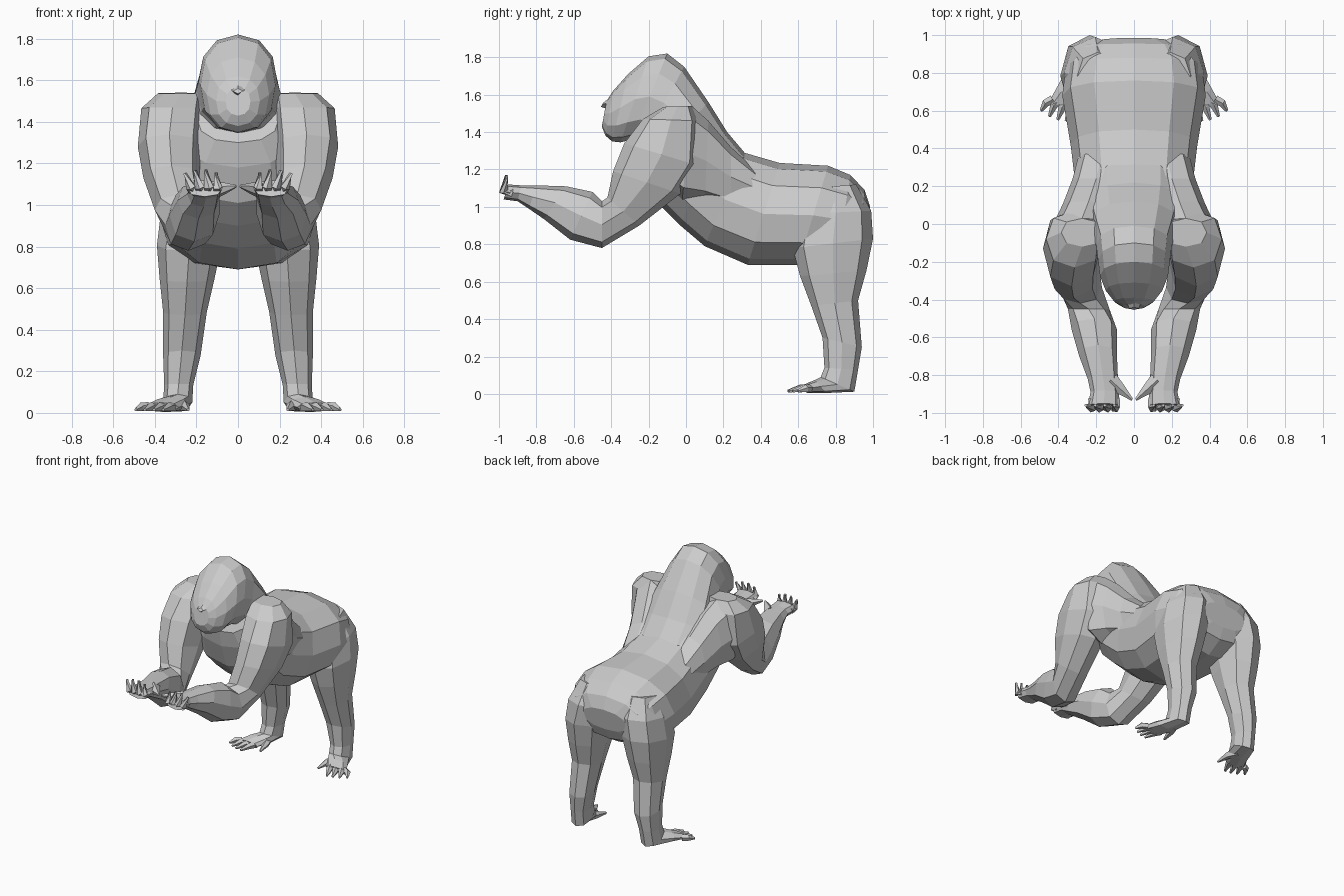
import bpy, bmesh, math
from mathutils import Vector


def finish(name, bm, mirror):
    bmesh.ops.recalc_face_normals(bm, faces=bm.faces)
    me = bpy.data.meshes.new(name)
    bm.to_mesh(me)
    bm.free()
    ob = bpy.data.objects.new(name, me)
    bpy.context.collection.objects.link(ob)
    if mirror:
        ob.modifiers.new("Mirror", 'MIRROR')
    return ob


def skin(bm, rings):
    loops = [[bm.verts.new(p) for p in r] for r in rings]
    n = len(loops[0])
    for a, b in zip(loops, loops[1:]):
        for i in range(n):
            j = (i + 1) % n
            bm.faces.new((a[i], a[j], b[j], b[i]))
    bm.faces.new(loops[0][::-1])
    bm.faces.new(loops[-1])


def loft(name, sections, sides=8, square=0.85, mirror=False):
    """Each section: centre x, point A (y, z), opposite point B (y, z), half width."""
    def sp(v):
        return math.copysign(abs(v) ** square, v) if abs(v) > 1e-6 else 0
    rings = []
    for x, ay, az, by, bz, w in sections:
        ring = []
        for i in range(sides):
            t = math.tau * i / sides
            c, s = sp(math.cos(t)), sp(math.sin(t))
            ring.append(Vector((x + w * s,
                                (ay + by) / 2 + c * (ay - by) / 2,
                                (az + bz) / 2 + c * (az - bz) / 2)))
        rings.append(ring)
    bm = bmesh.new()
    skin(bm, rings)
    return finish(name, bm, mirror)


def digits(name, paths, radii, sides=5):
    """Tapered tubes along short paths, mirrored to the other side."""
    bm = bmesh.new()
    for path in paths:
        pts = [Vector(p) for p in path]
        rings = []
        for k, p in enumerate(pts):
            d = pts[min(k + 1, len(pts) - 1)] - pts[max(k - 1, 0)]
            q = d.to_track_quat('Z', 'X')
            rings.append([p + q @ Vector((radii[k] * math.cos(math.tau * i / sides),
                                          radii[k] * math.sin(math.tau * i / sides), 0))
                          for i in range(sides)])
        skin(bm, rings)
    return finish(name, bm, True)


# Torso, from rump to chest
loft("torso", [
    (0, 0.985, 1.00, 0.955, 0.84, 0.18),
    (0, 0.955, 1.09, 0.92, 0.76, 0.29),
    (0, 0.88, 1.17, 0.80, 0.69, 0.36),
    (0, 0.76, 1.22, 0.60, 0.69, 0.38),
    (0, 0.50, 1.235, 0.33, 0.69, 0.335),
    (0, 0.31, 1.29, 0.10, 0.79, 0.31),
    (0, 0.19, 1.41, -0.03, 0.90, 0.315),
    (0, 0.10, 1.52, -0.14, 1.01, 0.32),
    (0, 0.00, 1.57, -0.20, 1.18, 0.28),
    (0, -0.10, 1.55, -0.22, 1.30, 0.20),
], sides=12, square=0.85)

# Head with the thick neck running into the back
loft("head_and_neck", [
    (0, 0.33, 1.27, 0.05, 1.12, 0.26),
    (0, 0.22, 1.40, -0.02, 1.22, 0.26),
    (0, 0.12, 1.56, -0.12, 1.30, 0.24),
    (0, -0.01, 1.75, -0.22, 1.36, 0.20),
    (0, -0.10, 1.82, -0.29, 1.36, 0.19),
    (0, -0.20, 1.805, -0.35, 1.345, 0.18),
    (0, -0.31, 1.71, -0.395, 1.35, 0.15),
    (0, -0.39, 1.62, -0.43, 1.38, 0.105),
    (0, -0.425, 1.565, -0.45, 1.43, 0.06),
], sides=12, square=0.9)

# Nose wedge
loft("nose", [
    (0, -0.37, 1.61, -0.41, 1.52, 0.05),
    (0, -0.44, 1.56, -0.455, 1.535, 0.025),
], sides=4, square=1)

# Shoulder blades carrying the arms into the back
loft("shoulder_blade", [
    (0.29, -0.12, 1.52, -0.10, 1.12, 0.13),
    (0.275, 0.03, 1.54, -0.02, 1.04, 0.15),
    (0.24, 0.12, 1.46, 0.10, 1.03, 0.135),
    (0.20, 0.24, 1.32, 0.24, 1.00, 0.125),
    (0.17, 0.37, 1.20, 0.38, 1.00, 0.12),
], sides=8, mirror=True)

# Arms: shoulder, bent elbow, forearm, palm
loft("arm", [
    (0.275, -0.12, 1.535, 0.03, 1.54, 0.11),
    (0.315, -0.23, 1.47, 0.07, 1.46, 0.15),
    (0.33, -0.33, 1.34, 0.07, 1.22, 0.152),
    (0.32, -0.39, 1.19, -0.03, 1.07, 0.135),
    (0.285, -0.42, 1.05, -0.25, 0.90, 0.115),
    (0.24, -0.45, 1.03, -0.45, 0.78, 0.11),
    (0.21, -0.50, 1.08, -0.62, 0.825, 0.12),
    (0.19, -0.64, 1.11, -0.76, 0.935, 0.10),
    (0.165, -0.80, 1.115, -0.84, 0.99, 0.08),
    (0.155, -0.88, 1.115, -0.90, 1.03, 0.075),
    (0.16, -0.95, 1.12, -0.975, 1.04, 0.085),
], sides=8, mirror=True)

# Fingers curling upward, thumb pointing inward
digits("fingers", [[(0.10 + 0.04 * i, -0.93, 1.075),
                    (0.10 + 0.042 * i, -0.975, 1.085),
                    (0.105 + 0.05 * i, -0.96, 1.175 - 0.014 * abs(i - 1.4))]
                   for i in range(4)], [0.026, 0.025, 0.009])
digits("thumb", [[(0.12, -0.83, 1.07), (0.065, -0.88, 1.08), (0.01, -0.93, 1.09)]],
       [0.045, 0.028, 0.007])

# Hind legs with buttocks, down to the feet
loft("leg", [
    (0.19, 0.66, 1.10, 0.91, 1.12, 0.11),
    (0.205, 0.61, 0.96, 0.99, 0.98, 0.165),
    (0.235, 0.57, 0.78, 1.00, 0.83, 0.155),
    (0.245, 0.61, 0.63, 0.965, 0.66, 0.132),
    (0.255, 0.67, 0.47, 0.92, 0.50, 0.105),
    (0.27, 0.73, 0.30, 0.94, 0.25, 0.09),
    (0.285, 0.74, 0.14, 0.92, 0.13, 0.07),
    (0.29, 0.72, 0.09, 0.90, 0.012, 0.07),
    (0.325, 0.69, 0.075, 0.75, 0.005, 0.085),
    (0.37, 0.63, 0.05, 0.645, 0.005, 0.085),
], sides=8, square=0.92, mirror=True)

# Toes, with the big toe splayed inward
digits("toes", [[(0.31 + 0.04 * i, 0.66, 0.028),
                 (0.335 + 0.044 * i, 0.61 + 0.01 * i, 0.028),
                 (0.36 + 0.044 * i, 0.545 + 0.006 * i * i, 0.015)]
                for i in range(4)], [0.024, 0.022, 0.008])
digits("big_toe", [[(0.29, 0.77, 0.04), (0.255, 0.70, 0.032), (0.24, 0.61, 0.015)]],
       [0.04, 0.025, 0.008])
